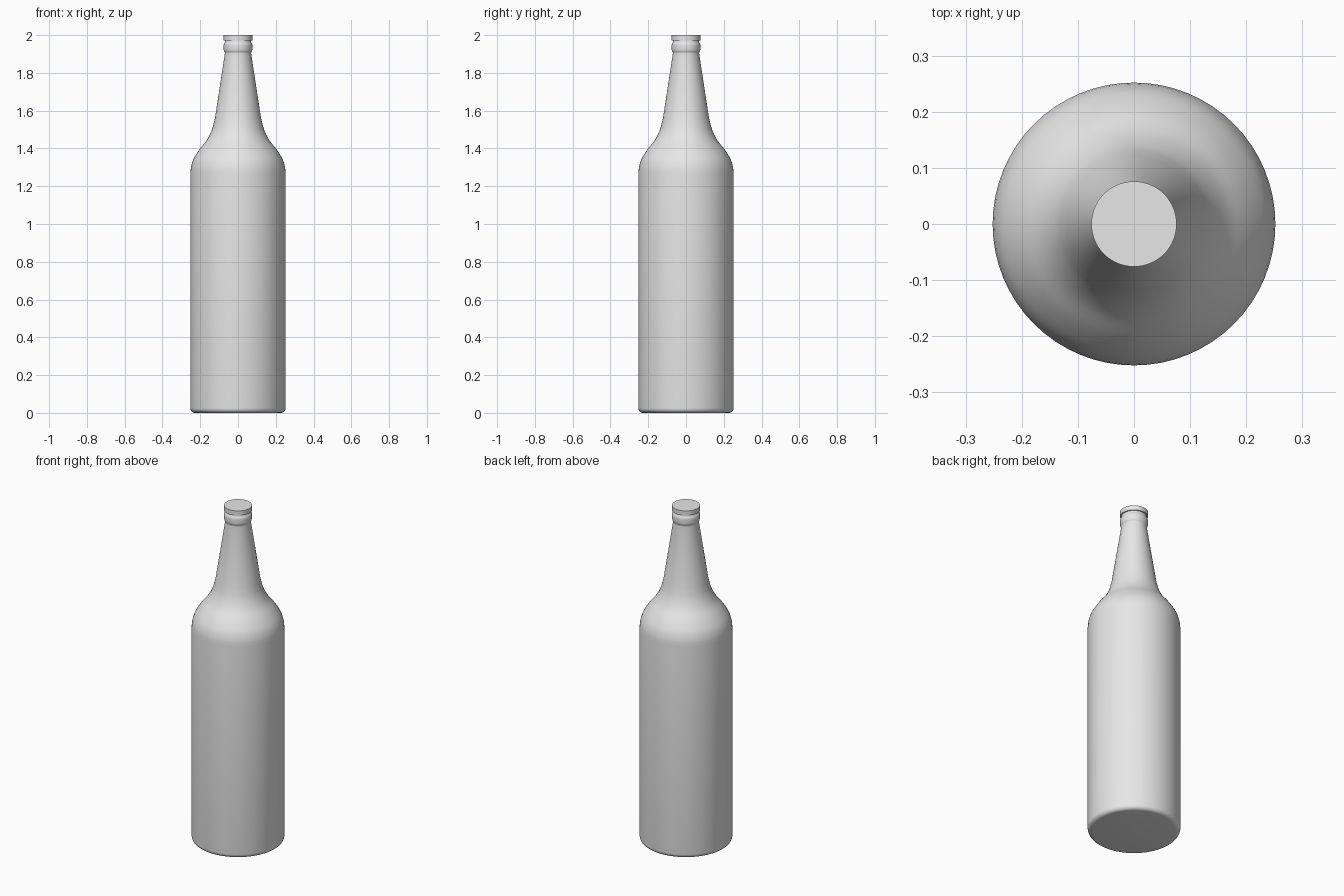
import bpy
import bmesh
import math
from mathutils import Vector

if "Cube" in bpy.data.objects:
    bpy.data.objects.remove(bpy.data.objects["Cube"], do_unlink=True)

SEGMENTS = 64

grey = bpy.data.materials.new("plain grey")
grey.use_nodes = True
grey.diffuse_color = (0.8, 0.8, 0.8, 1)
grey.node_tree.nodes["Principled BSDF"].inputs["Base Color"].default_value = (0.8, 0.8, 0.8, 1)


def smooth_path(points, steps=4):
    """Catmull-Rom curve through (radius, height) points."""
    pts = [Vector(p) for p in points]
    pts = [pts[0] * 2 - pts[1]] + pts + [pts[-1] * 2 - pts[-2]]
    out = []
    for a, b, c, d in zip(pts, pts[1:], pts[2:], pts[3:]):
        for i in range(steps):
            t = i / steps
            out.append((b * 2 + (c - a) * t + (a * 2 - b * 5 + c * 4 - d) * t ** 2
                        + (b * 3 - a - c * 3 + d) * t ** 3) / 2)
    return out + [pts[-2]]


def arc(radius, height, size, start, end, steps=6):
    """Arc in the profile plane, angles in degrees."""
    angles = [math.radians(start + (end - start) * i / steps) for i in range(steps + 1)]
    return [(radius + size * math.cos(a), height + size * math.sin(a)) for a in angles]


def lathe(name, profile):
    """Spin a (radius, height) profile about the z axis."""
    bm = bmesh.new()
    verts = [bm.verts.new((r, 0, z)) for r, z in profile]
    edges = [bm.edges.new(pair) for pair in zip(verts, verts[1:])]
    bmesh.ops.spin(bm, geom=verts + edges, cent=(0, 0, 0), axis=(0, 0, 1),
                   angle=math.tau, steps=SEGMENTS, use_duplicate=False)
    bmesh.ops.remove_doubles(bm, verts=bm.verts, dist=0.0001)
    bmesh.ops.recalc_face_normals(bm, faces=bm.faces)
    mesh = bpy.data.meshes.new(name)
    bm.to_mesh(mesh)
    bm.free()
    mesh.materials.append(grey)
    obj = bpy.data.objects.new(name, mesh)
    bpy.context.collection.objects.link(obj)
    bpy.ops.object.select_all(action='DESELECT')
    obj.select_set(True)
    bpy.context.view_layer.objects.active = obj
    bpy.ops.object.shade_smooth_by_angle(angle=math.radians(40))
    return obj


# Bottle: rounded base, straight body, curved shoulder, tapered neck, rounded collar
base = [(0, 0)] + arc(0.227, 0.025, 0.025, -90, 0)
shoulder = smooth_path([(0.252, 1.27), (0.248, 1.305), (0.235, 1.345), (0.204, 1.395),
                        (0.165, 1.445), (0.138, 1.5), (0.122, 1.56)])
neck = [(0.07, 1.9)]
collar = smooth_path([(0.07, 1.908), (0.075, 1.918), (0.076, 1.935), (0.075, 1.952),
                      (0.069, 1.963)], 3)
lathe("bottle", base + shoulder + neck + collar + [(0.069, 1.975), (0, 1.975)])

# Flat cap closing the mouth
lathe("cap", [(0, 1.972), (0.076, 1.972), (0.076, 2), (0, 2)])
